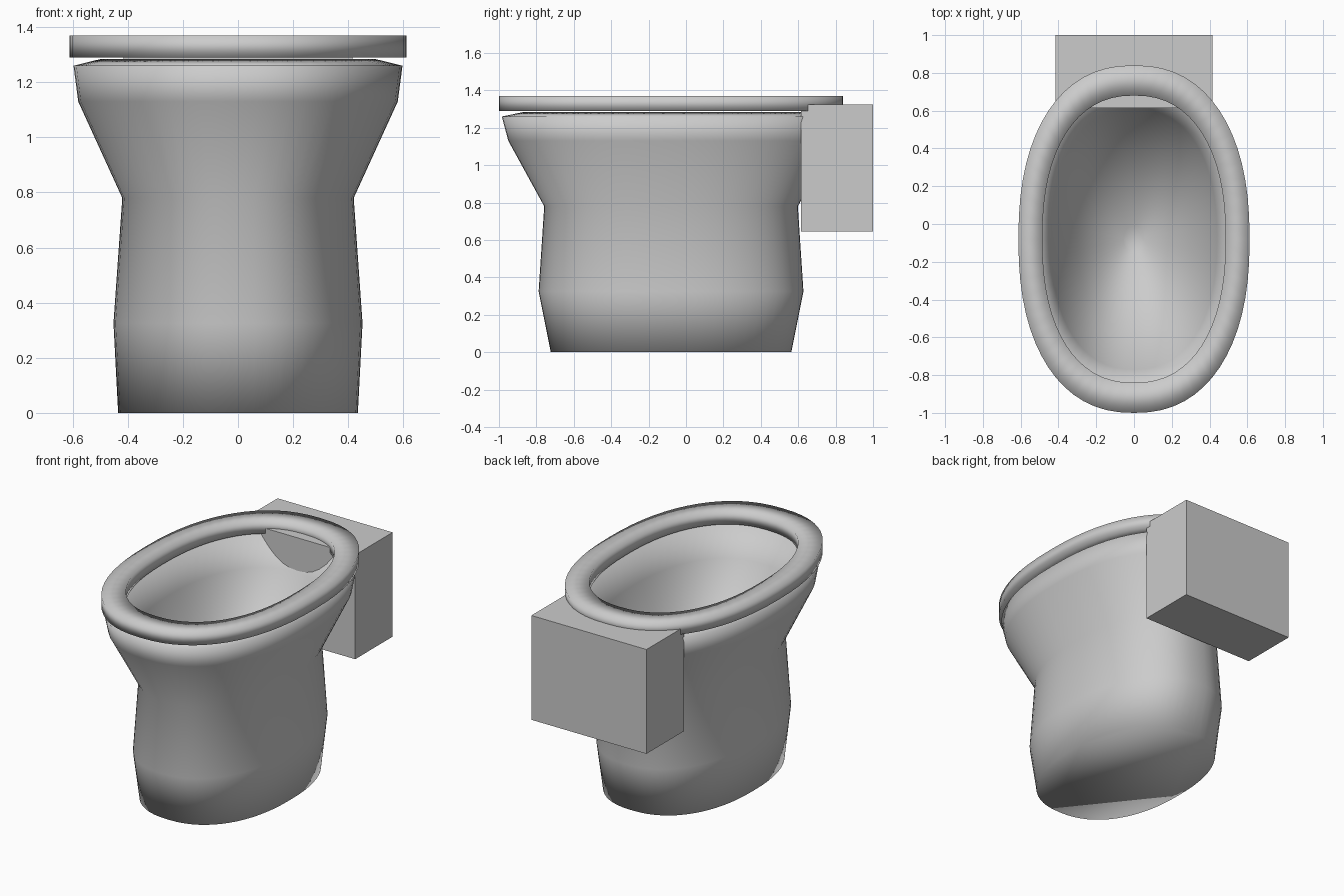
import bpy, bmesh, math

if "Cube" in bpy.data.objects:
    bpy.data.objects.remove(bpy.data.objects["Cube"])

CENTRE_Y = -0.08
SEGMENTS = 64
POWER = 2.3  # superellipse roundness

grey = bpy.data.materials.new("ceramic grey")
grey.diffuse_color = (0.6, 0.6, 0.6, 1)
grey.use_nodes = True
grey.node_tree.nodes["Principled BSDF"].inputs["Base Color"].default_value = grey.diffuse_color


def oval(bm, half_x, half_y, z):
    """Ring of vertices on a slightly squared ellipse."""
    ring = []
    for i in range(SEGMENTS):
        a = 2 * math.pi * i / SEGMENTS
        c, s = math.cos(a), math.sin(a)
        x = math.copysign(abs(c) ** (2 / POWER), c) * half_x
        y = math.copysign(abs(s) ** (2 / POWER), s) * half_y
        ring.append(bm.verts.new((x, y + CENTRE_Y, z)))
    return ring


def loft(name, profile, closed=False):
    """Skin a list of (half_x, half_y, z) ovals, capped or joined in a loop."""
    bm = bmesh.new()
    rings = [oval(bm, *p) for p in profile]
    pairs = list(zip(rings, rings[1:]))
    if closed:
        pairs.append((rings[-1], rings[0]))
    else:
        bm.faces.new(rings[0])
        bm.faces.new(rings[-1])
    for a, b in pairs:
        for i in range(SEGMENTS):
            j = (i + 1) % SEGMENTS
            bm.faces.new((a[i], a[j], b[j], b[i]))
    bmesh.ops.recalc_face_normals(bm, faces=bm.faces)
    for f in bm.faces:
        f.smooth = True
    mesh = bpy.data.meshes.new(name)
    bm.to_mesh(mesh)
    bm.free()
    mesh.materials.append(grey)
    obj = bpy.data.objects.new(name, mesh)
    bpy.context.collection.objects.link(obj)
    return obj


# pedestal and hollow bowl: outside upwards, over the rim, down to the drain
loft("bowl", [
    (0.435, 0.643, 0.0),
    (0.452, 0.708, 0.325),
    (0.42, 0.678, 0.78),
    (0.58, 0.87, 1.13),
    (0.597, 0.905, 1.26),
    (0.495, 0.785, 1.285),
    (0.44, 0.69, 1.10),
    (0.30, 0.47, 0.80),
    (0.055, 0.07, 0.55),
])

# flat seat ring
loft("seat", [
    (0.612, 0.92, 1.29),
    (0.612, 0.92, 1.37),
    (0.485, 0.76, 1.37),
    (0.485, 0.76, 1.29),
], closed=True)

# box behind the bowl
bpy.ops.mesh.primitive_cube_add(size=1, location=(0, 0.8075, 0.985))
box = bpy.context.object
box.name = "rear_box"
box.scale = (0.83, 0.385, 0.68)
bpy.ops.object.transform_apply(location=False, rotation=False, scale=True)
box.data.materials.append(grey)
